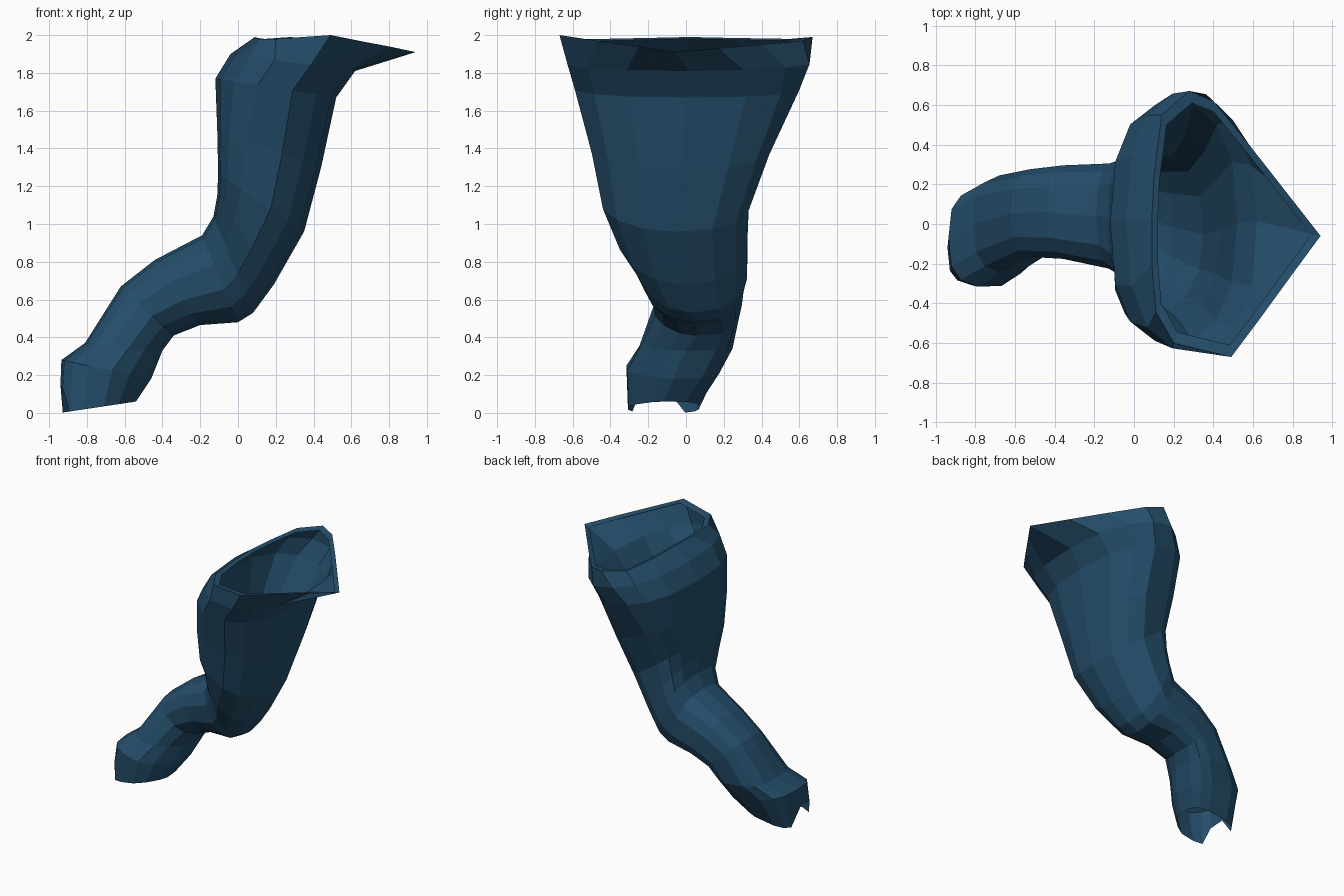
import bpy, bmesh, math

N = 14
mat = bpy.data.materials.new("dark blue")
mat.diffuse_color = (0.018, 0.075, 0.145, 1)

# Tube sections: left edge x, z / right edge x, z / y min, y max /
# corner roundness of left side, right front, right back (lower = squarer)
SECTIONS = [
    (-0.94, 0.00, -0.54, 0.06, -0.31, 0.07, 0.60, 1.30, 0.60),
    (-0.935, 0.28, -0.46, 0.18, -0.32, 0.18, 0.65, 1.35, 0.60),
    (-0.81, 0.37, -0.40, 0.33, -0.25, 0.25, 0.70, 1.30, 0.55),
    (-0.62, 0.67, -0.34, 0.41, -0.17, 0.28, 0.75, 1.10, 0.58),
    (-0.44, 0.81, -0.20, 0.465, -0.18, 0.30, 0.75, 0.95, 0.65),
    (-0.19, 0.94, 0.00, 0.48, -0.23, 0.31, 0.75, 0.95, 0.80),
    (-0.13, 1.04, 0.08, 0.53, -0.27, 0.33, 0.65, 1.05, 0.85),
    (-0.11, 1.15, 0.19, 0.68, -0.36, 0.33, 0.58, 1.05, 0.85),
    (-0.105, 1.27, 0.35, 0.96, -0.45, 0.34, 0.52, 1.00, 0.85),
    (-0.11, 1.50, 0.44, 1.30, -0.51, 0.45, 0.55, 0.92, 0.75),
    (-0.12, 1.77, 0.52, 1.67, -0.60, 0.61, 0.80, 0.85, 0.80),
    (-0.04, 1.90, 0.62, 1.81, -0.64, 0.67, 0.82, 0.82, 1.00),
]

# Kite-shaped mouth of the funnel, anticlockwise from the tip
RIM = [
    (0.94, -0.06, 1.91), (0.76, 0.17, 1.93), (0.58, 0.40, 1.95), (0.40, 0.62, 1.97),
    (0.28, 0.67, 1.99), (0.14, 0.55, 1.98), (0.10, 0.24, 1.985), (0.09, 0.02, 1.99),
    (0.09, -0.20, 1.985), (0.11, -0.44, 1.98), (0.20, -0.60, 1.98), (0.49, -0.67, 2.00),
    (0.64, -0.47, 1.97), (0.80, -0.25, 1.94),
]


def section(lx, lz, rx, rz, y0, y1, left, front, back):
    pts = []
    for i in range(N):
        t = 2 * math.pi * i / N
        c, s = math.cos(t), math.sin(t)
        e = left if c < 0 else (front if s < 0 else back)
        c = math.copysign(abs(c) ** e, c)
        s = math.copysign(abs(s) ** e, s)
        k = (1 + c) / 2
        pts.append((lx + (rx - lx) * k, (y0 + y1) / 2 + s * (y1 - y0) / 2,
                    lz + (rz - lz) * k))
    return pts


rings = [section(*s) for s in SECTIONS]

# Notch in the lower end
for i, h in ((7, 0.15), (8, 0.13)):
    x, y, z = rings[0][i]
    rings[0][i] = (x, y, h)

# Rim and its narrow inward lip
rings.append(RIM)
rings.append([(0.42 + (x - 0.42) * 0.91, y * 0.91, z - 0.01) for x, y, z in RIM])

# Bent open funnel tube
bm = bmesh.new()
vs = [[bm.verts.new(p) for p in r] for r in rings]
for a, b in zip(vs, vs[1:]):
    for i in range(N):
        j = (i + 1) % N
        bm.faces.new((a[i], a[j], b[j], b[i]))
me = bpy.data.meshes.new("bent_funnel_tube")
bm.to_mesh(me)
bm.free()
me.materials.append(mat)
ob = bpy.data.objects.new("bent_funnel_tube", me)
bpy.context.collection.objects.link(ob)
